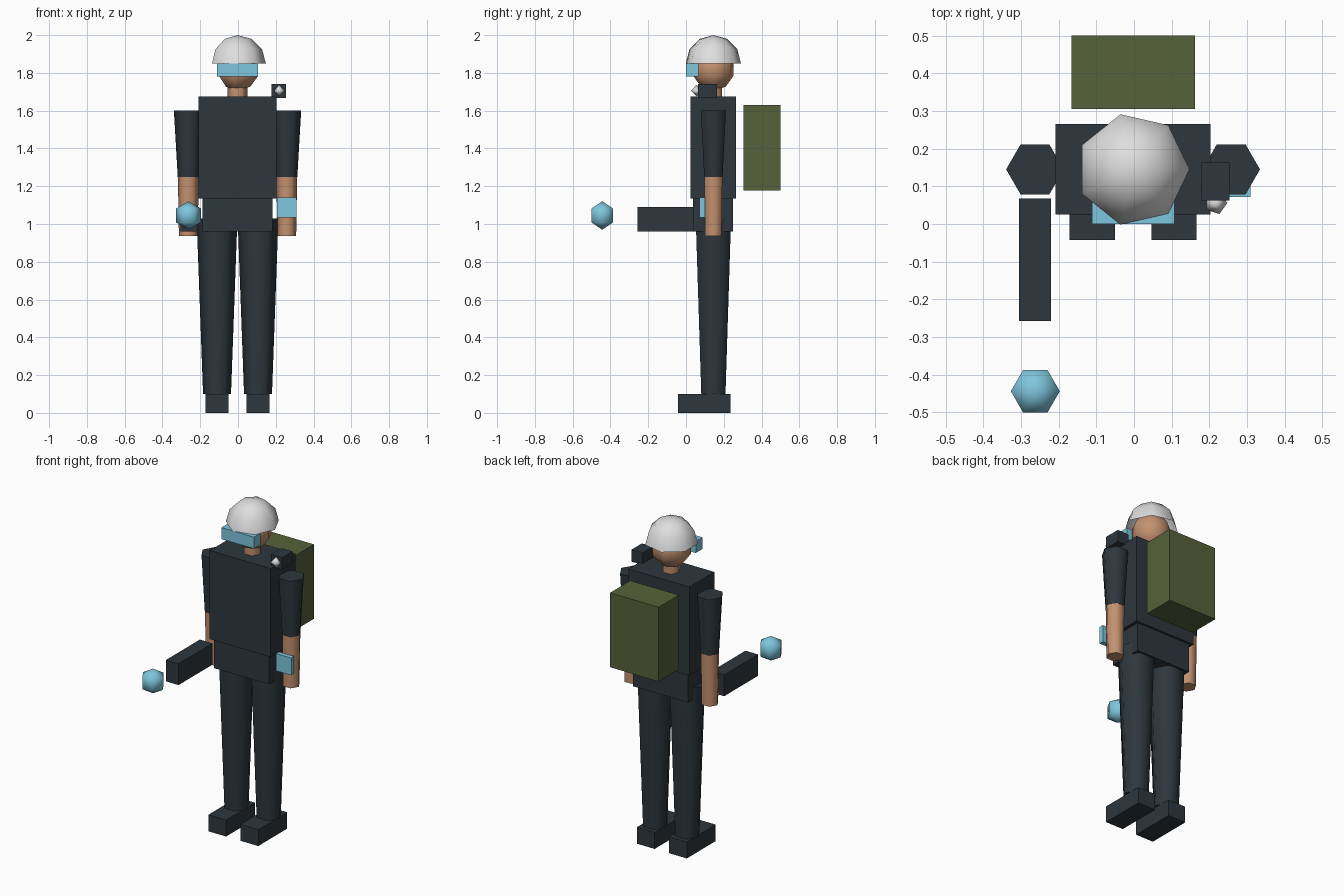
import bpy
import bmesh
from math import sin, cos, pi, radians
from mathutils import Vector

cube = bpy.data.objects.get("Cube")
if cube:
    bpy.data.objects.remove(cube, do_unlink=True)

MID_X, MID_Y = -0.0025, 0.145   # axis of the body


def material(name, rgb):
    """Flat material from an sRGB colour given in 0-255 steps."""
    linear = [((c / 255 + 0.055) / 1.055) ** 2.4 for c in rgb] + [1]
    mat = bpy.data.materials.new(name)
    mat.use_nodes = True
    mat.diffuse_color = linear
    mat.node_tree.nodes["Principled BSDF"].inputs["Base Color"].default_value = linear
    return mat


DARK = material("dark slate cloth", (46, 55, 61))
SKIN = material("skin", (196, 145, 112))
CYAN = material("cyan glow", (126, 198, 221))
WHITE = material("pale grey", (222, 222, 222))
OLIVE = material("olive canvas", (86, 97, 58))


def finish(name, bm, mat, smooth_angle=None):
    bmesh.ops.recalc_face_normals(bm, faces=bm.faces)
    mesh = bpy.data.meshes.new(name)
    bm.to_mesh(mesh)
    bm.free()
    mesh.materials.append(mat)
    obj = bpy.data.objects.new(name, mesh)
    bpy.context.collection.objects.link(obj)
    if smooth_angle:
        bpy.ops.object.select_all(action="DESELECT")
        obj.select_set(True)
        bpy.context.view_layer.objects.active = obj
        bpy.ops.object.shade_smooth_by_angle(angle=radians(smooth_angle))
    return obj


def box(name, mat, xs, ys, zs):
    """Box from its extents along each axis."""
    bm = bmesh.new()
    bmesh.ops.create_cube(bm, size=1)
    spans = (xs, ys, zs)
    for v in bm.verts:
        v.co = Vector([lo + (c + 0.5) * (hi - lo) for c, (lo, hi) in zip(v.co, spans)])
    return finish(name, bm, mat)


def lathe(name, mat, center, profile, sides, smooth_angle, caps=True):
    """Turned shape: (radius, height) profile from bottom to top."""
    bm = bmesh.new()
    rings = []
    for r, z in profile:
        count = sides if r > 1e-5 else 1
        rings.append([bm.verts.new((center[0] + r * cos(2 * pi * i / sides),
                                    center[1] + r * sin(2 * pi * i / sides),
                                    center[2] + z)) for i in range(count)])
    for low, high in zip(rings, rings[1:]):
        for i in range(sides):
            j = (i + 1) % sides
            if len(low) == 1:
                bm.faces.new((low[0], high[j], high[i]))
            elif len(high) == 1:
                bm.faces.new((low[i], low[j], high[0]))
            else:
                bm.faces.new((low[i], low[j], high[j], high[i]))
    if caps:
        for ring in (rings[0], rings[-1]):
            if len(ring) > 2:
                bm.faces.new(ring)
    return finish(name, bm, mat, smooth_angle)


def ball(name, mat, center, radius, sides, bands, start=-90, smooth_angle=180):
    """Coarse sphere, or an open dome when start is 0 degrees."""
    angles = [radians(start + (90 - start) * i / bands) for i in range(bands + 1)]
    profile = [(radius * cos(a), radius * sin(a)) for a in angles]
    return lathe(name, mat, center, profile, sides, smooth_angle, caps=False)


# Torso and hips
box("torso", DARK, (-0.208, 0.203), (0.025, 0.265), (1.135, 1.675))
box("hips", DARK, (-0.188, 0.183), (0.036, 0.25), (0.96, 1.135))

# Limbs, mirrored about the body axis
for side, s in (("left", 1), ("right", -1)):
    leg_x = MID_X + s * 0.1085
    arm_x = MID_X + s * 0.2605
    box(side + "_foot", DARK, (leg_x - 0.06, leg_x + 0.06), (-0.042, 0.236), (0, 0.1))
    lathe(side + "_leg", DARK, (leg_x, MID_Y, 0), [(0.074, 0.1), (0.108, 1.03)], 6, 65)
    lathe(side + "_upper_arm", DARK, (arm_x, MID_Y, 0), [(0.056, 1.25), (0.0765, 1.6)], 6, 65)
    lathe(side + "_forearm", SKIN, (arm_x, MID_Y, 0), [(0.05, 0.937), (0.055, 1.25)], 6, 65)

# Head, helmet and goggles
lathe("neck", SKIN, (MID_X, MID_Y, 0), [(0.052, 1.66), (0.052, 1.76)], 6, 65)
ball("head", SKIN, (MID_X, MID_Y, 1.82), 0.115, 7, 5)
ball("helmet", WHITE, (MID_X, MID_Y, 1.85), 0.15, 7, 3, start=0)
box("goggles", CYAN, (-0.112, 0.107), (0.0, 0.066), (1.78, 1.85))

# Shoulder lamp
box("shoulder_lamp_body", DARK, (0.178, 0.253), (0.063, 0.163), (1.667, 1.74))
ball("shoulder_lamp_lens", WHITE, (0.217, 0.056, 1.706), 0.031, 5, 2)

# Wrist display on the left forearm
box("wrist_display", CYAN, (0.207, 0.309), (0.072, 0.1), (1.035, 1.14))

# Backpack
box("backpack", OLIVE, (-0.166, 0.162), (0.305, 0.5), (1.177, 1.63))

# Hand tool with a floating glow in front of it
box("hand_tool", DARK, (-0.305, -0.22), (-0.258, 0.068), (0.96, 1.09))
ball("glow_orb", CYAN, (-0.262, -0.444, 1.045), 0.075, 6, 3)
